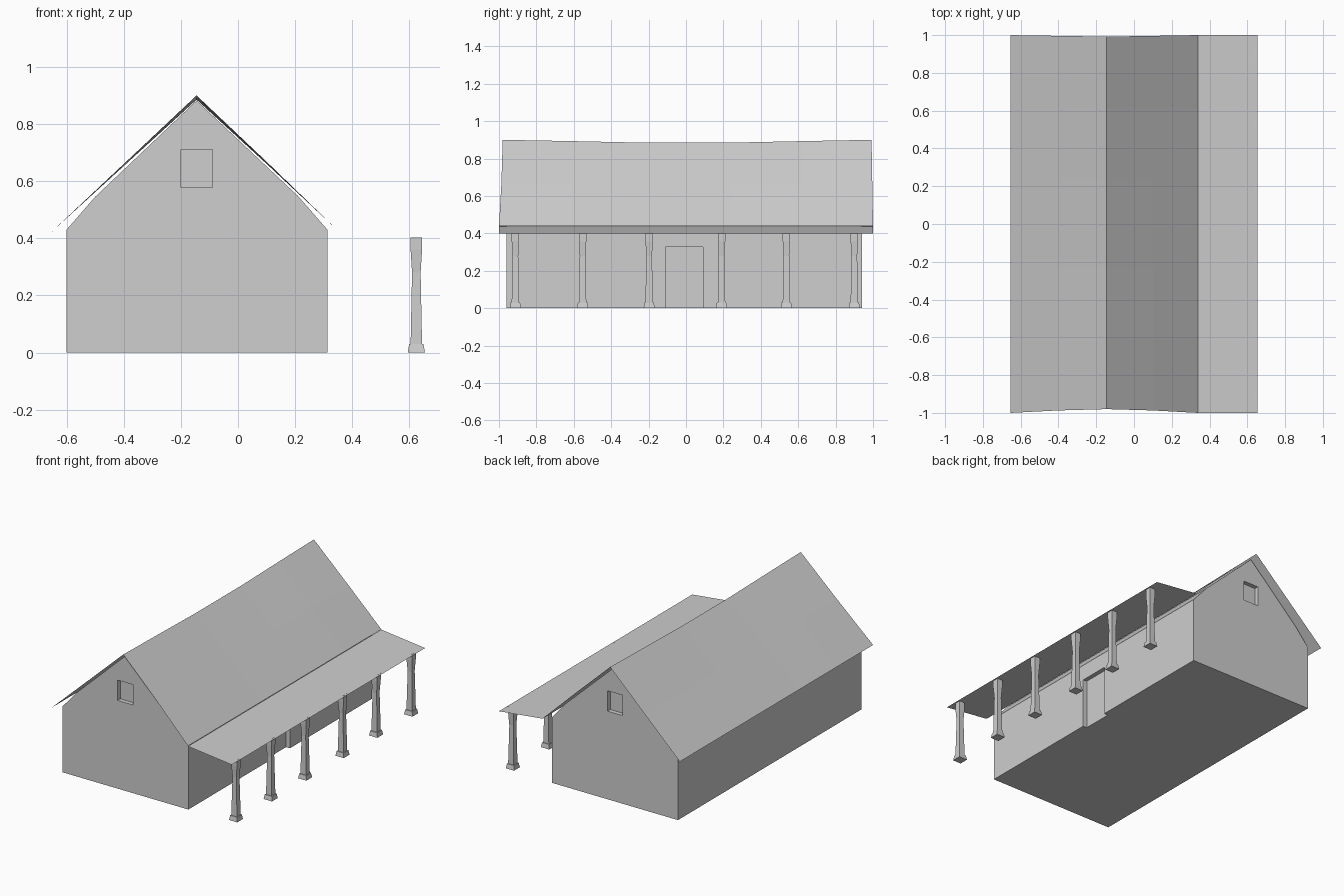
import bpy, bmesh

if "Cube" in bpy.data.objects:
    bpy.data.objects.remove(bpy.data.objects["Cube"])

grey = bpy.data.materials.new("plain_grey")
grey.diffuse_color = (0.62, 0.62, 0.62, 1)
grey.use_nodes = True
grey.node_tree.nodes["Principled BSDF"].inputs["Base Color"].default_value = grey.diffuse_color


def make(name, verts, faces, closed=True):
    mesh = bpy.data.meshes.new(name)
    mesh.from_pydata(verts, [], faces)
    mesh.materials.append(grey)
    if closed:
        bm = bmesh.new()
        bm.from_mesh(mesh)
        bmesh.ops.recalc_face_normals(bm, faces=bm.faces)
        bm.to_mesh(mesh)
        bm.free()
    ob = bpy.data.objects.new(name, mesh)
    bpy.context.collection.objects.link(ob)
    return ob


def loft(name, rings):
    """Closed solid through rings with equal point counts."""
    n = len(rings[0])
    verts = [p for r in rings for p in r]
    faces = [tuple(range(n)), tuple(range(len(verts) - n, len(verts)))]
    for k in range(len(rings) - 1):
        for i in range(n):
            j = (i + 1) % n
            faces.append((k * n + i, k * n + j, (k + 1) * n + j, (k + 1) * n + i))
    return make(name, verts, faces)


def square(cx, cy, hx, hy, z):
    return [(cx - hx, cy - hy, z), (cx + hx, cy - hy, z),
            (cx + hx, cy + hy, z), (cx - hx, cy + hy, z)]


def box(name, x0, x1, y0, y1, z0, z1):
    cx, cy, hx, hy = (x0 + x1) / 2, (y0 + y1) / 2, (x1 - x0) / 2, (y1 - y0) / 2
    return loft(name, [square(cx, cy, hx, hy, z) for z in (z0, z1)])


# House walls: gabled profile swept along y
gable = [(-0.60, 0), (0.313, 0), (0.313, 0.43), (0.21, 0.548),
         (-0.145, 0.882), (-0.50, 0.545), (-0.60, 0.43)]
walls = loft("walls", [[(x, y, z) for x, z in gable] for y in (-0.96, 0.94)])

# Recessed doorway and a recessed window in each gable
recesses = [
    box("door_cutter", 0.285, 0.40, -0.11, 0.09, -0.05, 0.327),
    box("front_window_cutter", -0.20, -0.09, -1.05, -0.932, 0.577, 0.71),
    box("back_window_cutter", -0.20, -0.09, 0.912, 1.05, 0.577, 0.71),
]
bpy.context.view_layer.objects.active = walls
for cutter in recesses:
    cutter.hide_render = True
    mod = walls.modifiers.new("recess", "BOOLEAN")
    mod.operation = "DIFFERENCE"
    mod.solver = "EXACT"
    mod.object = cutter
    bpy.ops.object.modifier_apply(modifier=mod.name)
    bpy.data.objects.remove(cutter)

# Main roof: thin sheet with a sagging ridge and drawn-in gable edges
# columns: x, z at the ends, share of sag, front y, back y
columns = [(-0.655, 0.42, 0, -1.0, 1.0), (-0.40, 0.66, 0.5, -0.987, 0.996),
           (-0.145, 0.90, 1, -0.98, 0.992), (0.10, 0.668, 0.5, -0.987, 0.996),
           (0.338, 0.438, 0, -1.0, 1.0)]
rows = [(0, 0), (0.19, 0.007), (0.38, 0.015), (0.62, 0.015), (0.81, 0.007), (1, 0)]
verts = [(x, y0 + (y1 - y0) * t, z - s * sag)
         for t, sag in rows for x, z, s, y0, y1 in columns]
n = len(columns)
faces = [(r * n + c, r * n + c + 1, (r + 1) * n + c + 1, (r + 1) * n + c)
         for r in range(len(rows) - 1) for c in range(n - 1)]
make("main_roof", verts, faces, closed=False)

# Porch roof: single low-pitched sheet
make("porch_roof", [(0.338, -1, 0.436), (0.655, -1, 0.40),
                    (0.655, 1, 0.40), (0.338, 1, 0.436)], [(0, 1, 2, 3)], closed=False)

# Porch posts: waisted shaft on a flared foot
post_profile = [(0.030, 0), (0.025, 0.03), (0.020, 0.03), (0.015, 0.28),
                (0.020, 0.36), (0.020, 0.402)]
for i, y in enumerate((-0.912, -0.553, -0.197, 0.19, 0.537, 0.9)):
    loft(f"porch_post_{i + 1}", [square(0.624, y, h, h, z) for h, z in post_profile])
